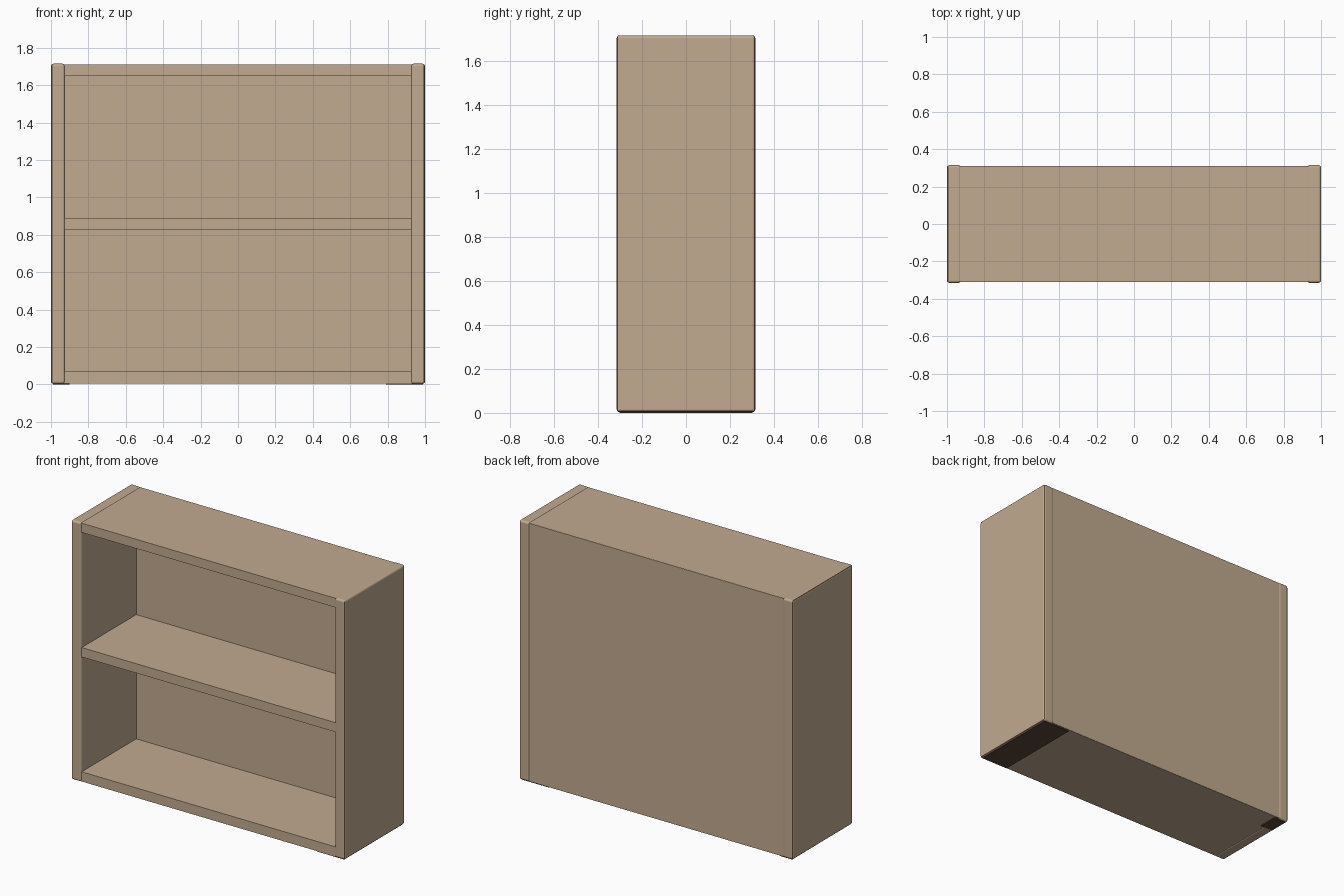
import bpy

if "Cube" in bpy.data.objects:
    bpy.data.objects.remove(bpy.data.objects["Cube"])

def material(name, rgb):
    m = bpy.data.materials.new(name)
    m.diffuse_color = (*rgb, 1)
    m.use_nodes = True
    m.node_tree.nodes["Principled BSDF"].inputs["Base Color"].default_value = m.diffuse_color
    return m

wood = material("tan wood", (0.535, 0.405, 0.28))
dark = material("dark brown", (0.1, 0.06, 0.04))

def box(name, x, y, z, mat=wood, bevel=0.0):
    """Box from (min, max) ranges, with optionally rounded edges."""
    bpy.ops.mesh.primitive_cube_add(size=1)
    o = bpy.context.object
    o.name = name
    for v in o.data.vertices:
        v.co = [r[0] + (c + 0.5) * (r[1] - r[0]) for c, r in zip(v.co, (x, y, z))]
    o.data.materials.append(mat)
    if bevel:
        bpy.ops.object.shade_smooth()
        b = o.modifiers.new("round_edges", 'BEVEL')
        b.width = bevel
        b.segments = 3
        b.harden_normals = True
        bpy.ops.object.modifier_apply(modifier=b.name)
    return o

# Upright side panels, slightly proud of the rest, with dark worn outer edges
for side, s in (("left", -1), ("right", 1)):
    x = sorted((s * 0.925, s * 1.0))
    panel = box(side + "_side_panel", x, (-0.315, 0.315), (0.003, 1.715), bevel=0.014)
    panel.data.materials.append(dark)
    for p in panel.data.polygons:
        n = p.normal
        upright_edge = abs(n.y) > 0.65
        low_edge = n.z < -0.65
        left_top_edge = s < 0 and n.z > 0.65
        if 0.65 < n.x * s < 0.8 and (upright_edge or low_edge or left_top_edge):
            p.material_index = 1

# Bottom, shelf and top boards
for name, z in (("bottom_board", (0.006, 0.07)),
                ("middle_shelf", (0.828, 0.89)),
                ("top_board", (1.65, 1.711))):
    box(name, (-0.93, 0.93), (-0.309, 0.309), z)

# Back panel
box("back_panel", (-0.93, 0.93), (0.26, 0.311), (0.007, 1.71))

# Dark patches on the underside
box("right_underside_patch", (0.79, 0.988), (-0.303, 0.303), (0.0, 0.0065), dark)
box("left_underside_patch", (-0.988, -0.9), (0.17, 0.303), (0.0, 0.0065), dark)
